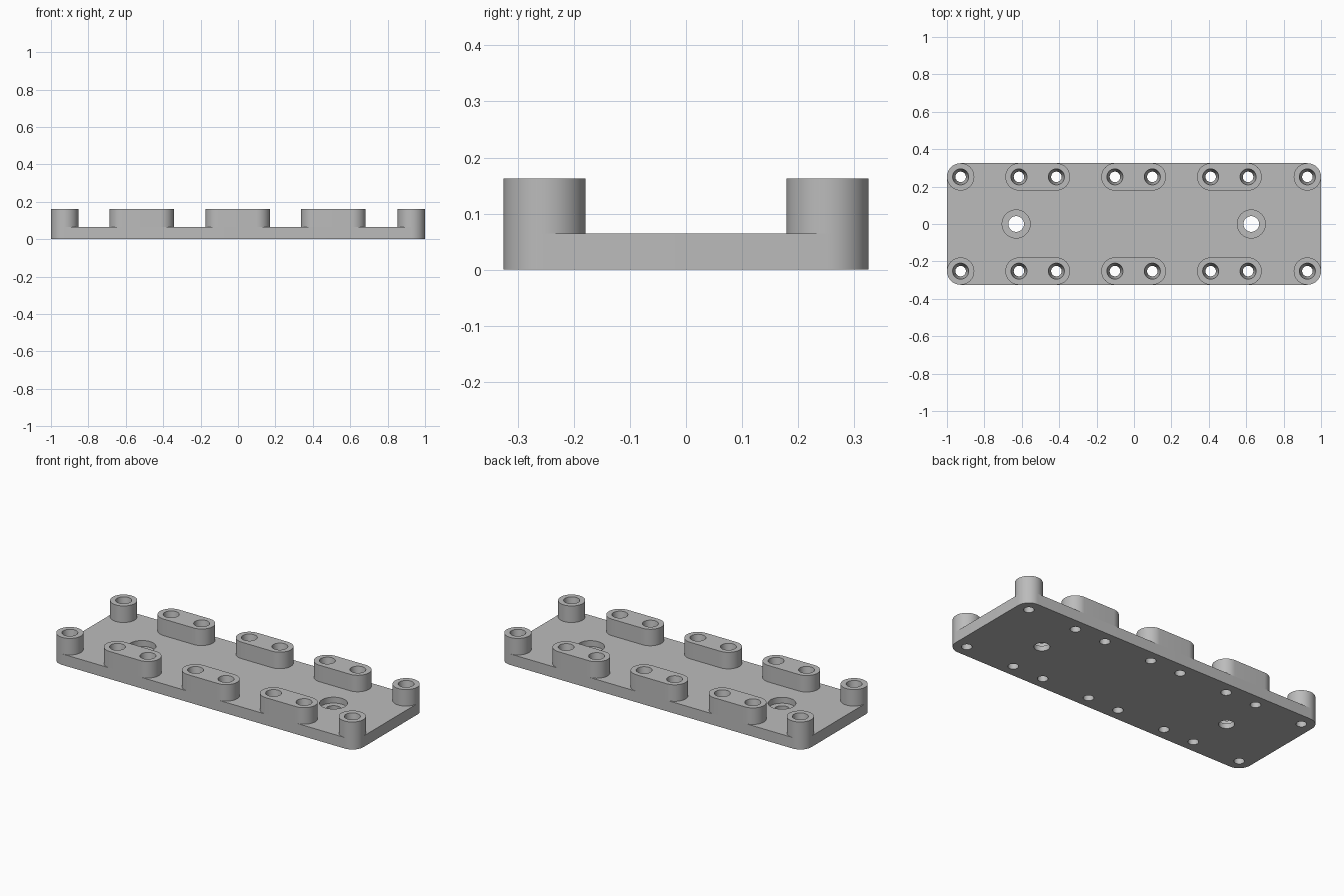
import bpy, bmesh, math

if "Cube" in bpy.data.objects:
    bpy.data.objects.remove(bpy.data.objects["Cube"])

PLATE_TOP, BOSS_TOP = 0.065, 0.163
R = 0.073                      # boss and plate corner radius
ROW_Y = 0.252                  # rows of bosses
END_X = 0.927                  # corner bosses
PAIRS = [(-0.615, -0.415), (-0.102, 0.098), (0.41, 0.61)]

grey = bpy.data.materials.new("light grey")
grey.diffuse_color = (0.5, 0.5, 0.5, 1)
grey.use_nodes = True
grey.node_tree.nodes["Principled BSDF"].inputs["Base Color"].default_value = grey.diffuse_color


def make_object(name, bm):
    bmesh.ops.recalc_face_normals(bm, faces=bm.faces)
    mesh = bpy.data.meshes.new(name)
    bm.to_mesh(mesh)
    bm.free()
    mesh.materials.append(grey)
    ob = bpy.data.objects.new(name, mesh)
    bpy.context.collection.objects.link(ob)
    return ob


def rounded_prism(name, x0, x1, y0, y1, z0, z1, seg=16):
    """Prism whose outline is a circle of radius R swept round the given centres."""
    pts = []
    for i, (cx, cy) in enumerate([(x1, y1), (x0, y1), (x0, y0), (x1, y0)]):
        for k in range(seg + 1):
            a = (i + k / seg) * math.pi / 2
            pts.append((cx + R * math.cos(a), cy + R * math.sin(a), z0))
    bm = bmesh.new()
    face = bm.faces.new([bm.verts.new(p) for p in pts])
    bmesh.ops.remove_doubles(bm, verts=bm.verts, dist=1e-5)
    top = bmesh.ops.extrude_face_region(bm, geom=bm.faces[:], use_keep_orig=True)
    for v in top["geom"]:
        if isinstance(v, bmesh.types.BMVert):
            v.co.z = z1
    return make_object(name, bm)


def lathe_cutter(centres, profile, seg=40):
    """Closed turned solids, one per centre; profile is (radius, z) from the bottom up."""
    bm = bmesh.new()
    for cx, cy in centres:
        rings = [[bm.verts.new((cx + r * math.cos(2 * math.pi * k / seg),
                                cy + r * math.sin(2 * math.pi * k / seg), z))
                  for k in range(seg)] for r, z in profile]
        for a, b in zip(rings, rings[1:]):
            for k in range(seg):
                n = (k + 1) % seg
                bm.faces.new((a[k], a[n], b[n], b[k]))
        bm.faces.new(rings[0])
        bm.faces.new(rings[-1])
    ob = make_object("hole_cutter", bm)
    ob.hide_render = True
    return ob


def cut(ob, cutter):
    mod = ob.modifiers.new("holes", "BOOLEAN")
    mod.operation = "DIFFERENCE"
    mod.solver = "EXACT"
    mod.object = cutter
    bpy.ops.object.select_all(action="DESELECT")
    bpy.context.view_layer.objects.active = ob
    ob.select_set(True)
    bpy.ops.object.modifier_apply(modifier=mod.name)
    bpy.data.objects.remove(cutter)


def smooth(ob):
    bpy.ops.object.select_all(action="DESELECT")
    bpy.context.view_layer.objects.active = ob
    ob.select_set(True)
    bpy.ops.object.shade_smooth_by_angle(angle=math.radians(30))


# Screw hole: tapered mouth above a straight shaft
SCREW = [(0.028, -0.05), (0.028, 0.065), (0.043, BOSS_TOP), (0.043, 0.2)]
# Mounting hole: wide counterbore above a narrower through hole
MOUNT = [(0.042, -0.05), (0.042, 0.03), (0.075, 0.03), (0.075, 0.1)]

groups = [(-END_X,)] + PAIRS + [(END_X,)]
screw_centres = [(x, s * ROW_Y) for s in (-1, 1) for g in groups for x in g]

# Base plate with straight screw holes and two counterbored mounting holes
plate = rounded_prism("base_plate", -END_X, END_X, -ROW_Y, ROW_Y, 0, PLATE_TOP)
cut(plate, lathe_cutter(screw_centres, [(0.028, -0.05), (0.028, 0.1)]))
cut(plate, lathe_cutter([(-0.63, 0), (0.627, 0)], MOUNT))
smooth(plate)

# Round corner bosses and long double bosses along both edges
for side, s in (("front", -1), ("back", 1)):
    for i, g in enumerate(groups):
        kind = "corner_boss" if len(g) == 1 else "double_boss"
        y = s * ROW_Y
        boss = rounded_prism(f"{side}_{kind}_{i + 1}", g[0], g[-1], y, y,
                             PLATE_TOP, BOSS_TOP)
        cut(boss, lathe_cutter([(x, y) for x in g], SCREW))
        smooth(boss)
